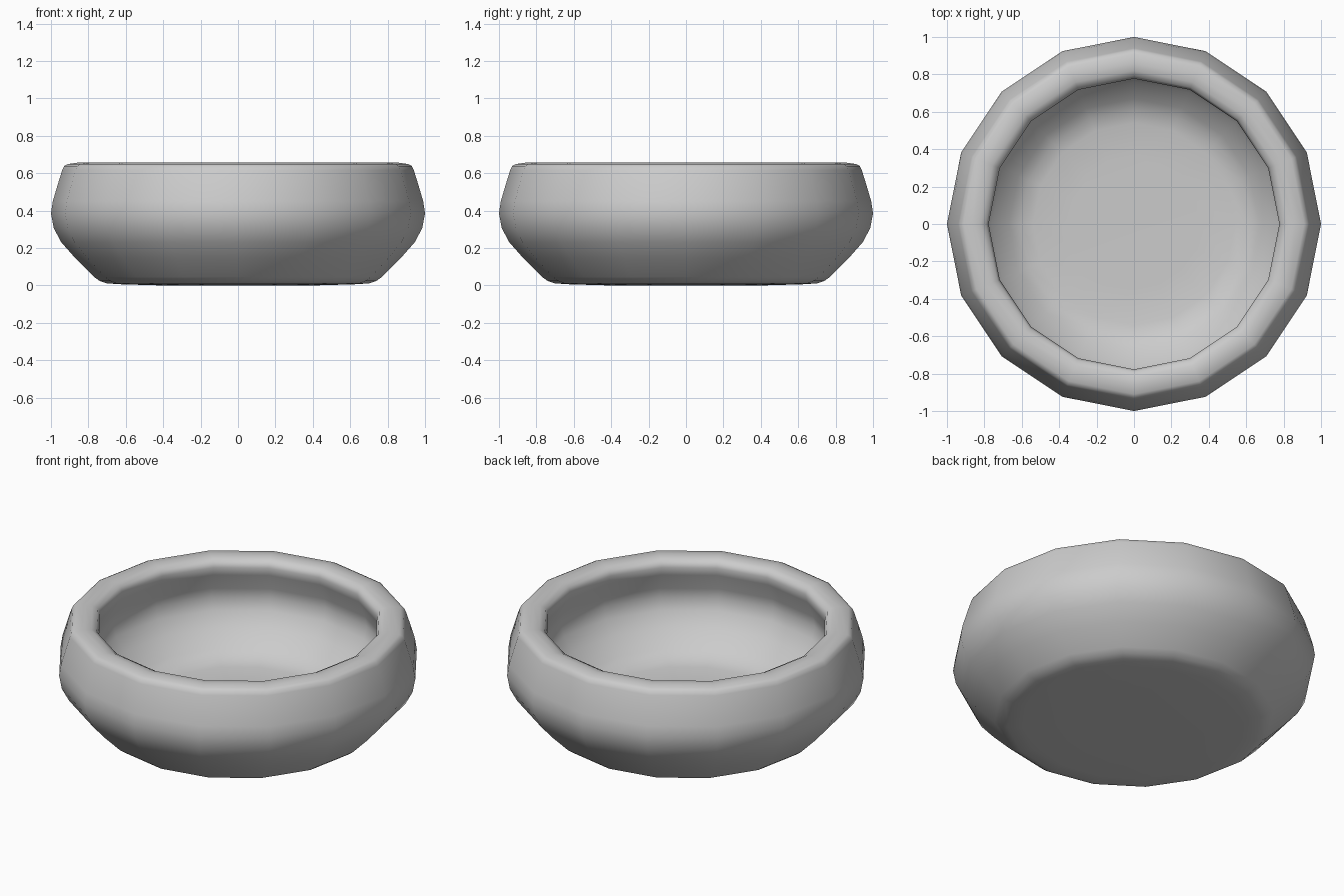
import bpy, bmesh, math

if "Cube" in bpy.data.objects:
    bpy.data.objects.remove(bpy.data.objects["Cube"])

SIDES = 16

# Half profile (radius, height): underside, belly, rim, inner wall, floor
PROFILE = [
    (0.40, 0.004), (0.62, 0.01), (0.70, 0.015), (0.74, 0.028), (0.77, 0.05),
    (0.87, 0.15), (0.945, 0.235), (0.985, 0.31), (1.00, 0.39), (0.99, 0.455),
    (0.965, 0.54), (0.94, 0.62), (0.93, 0.642), (0.91, 0.653), (0.86, 0.66),
    (0.82, 0.655), (0.79, 0.64), (0.777, 0.61), (0.79, 0.56), (0.83, 0.46),
    (0.84, 0.40), (0.82, 0.33), (0.76, 0.25), (0.67, 0.165), (0.61, 0.13),
    (0.54, 0.115), (0.35, 0.11),
]

bm = bmesh.new()

# One ring of vertices per profile point
rings = []
for r, z in PROFILE:
    rings.append([bm.verts.new((r * math.cos(2 * math.pi * i / SIDES),
                                r * math.sin(2 * math.pi * i / SIDES), z))
                  for i in range(SIDES)])

# Walls between neighbouring rings
for a, b in zip(rings, rings[1:]):
    for i in range(SIDES):
        j = (i + 1) % SIDES
        bm.faces.new((a[i], a[j], b[j], b[i]))

# Flat underside and inner floor
bm.faces.new(list(reversed(rings[0])))
bm.faces.new(rings[-1])
bmesh.ops.translate(bm, verts=bm.verts, vec=(0, 0, -PROFILE[0][1]))
bmesh.ops.recalc_face_normals(bm, faces=bm.faces)
for f in bm.faces:
    f.smooth = True

mesh = bpy.data.meshes.new("bowl")
bm.to_mesh(mesh)
bm.free()
bowl = bpy.data.objects.new("bowl", mesh)
bpy.context.collection.objects.link(bowl)
